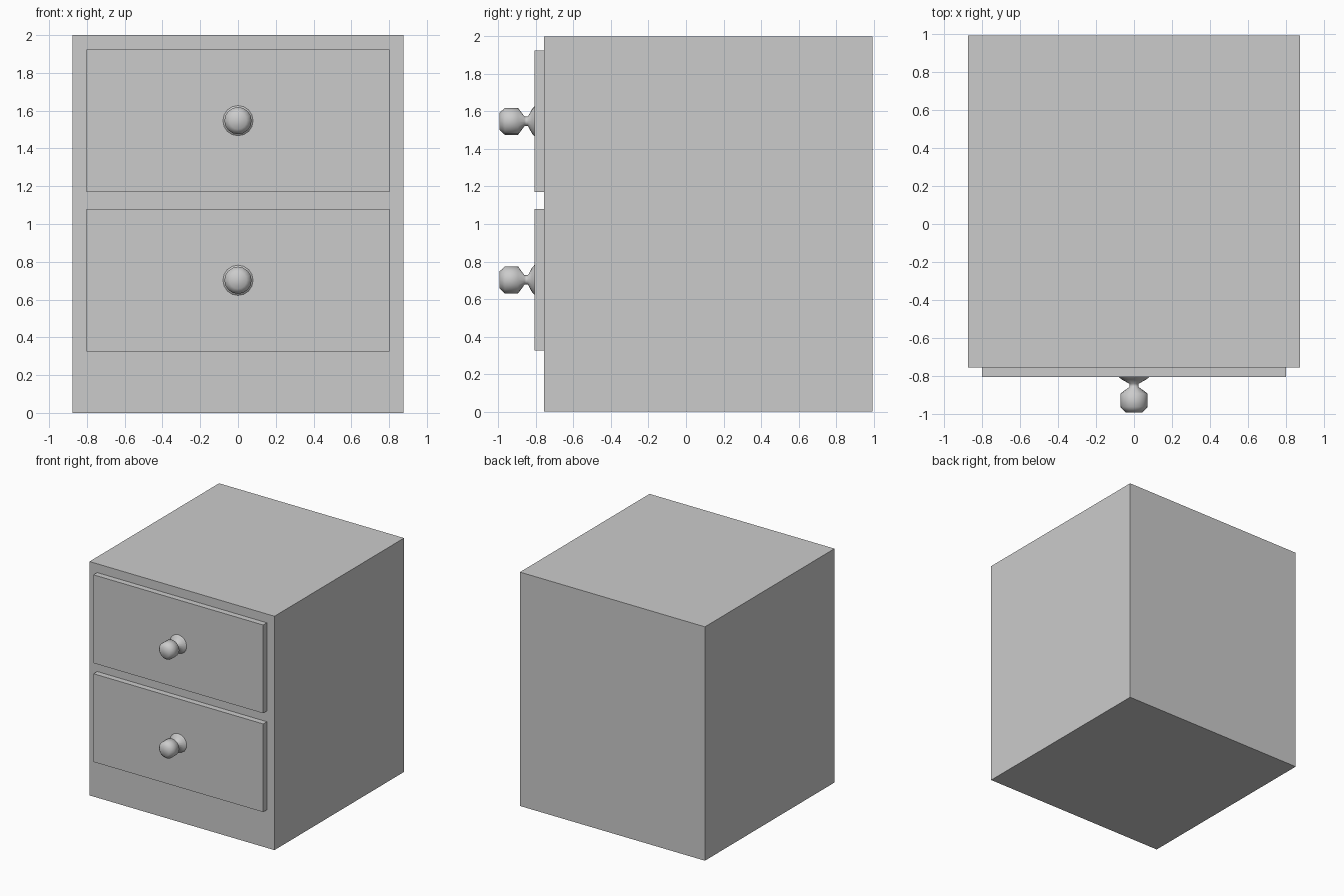
import bpy, bmesh, math

if "Cube" in bpy.data.objects:
    bpy.data.objects.remove(bpy.data.objects["Cube"])


def box(name, x0, x1, y0, y1, z0, z1):
    bm = bmesh.new()
    bmesh.ops.create_cube(bm, size=1)
    for v in bm.verts:
        v.co.x = x1 if v.co.x > 0 else x0
        v.co.y = y1 if v.co.y > 0 else y0
        v.co.z = z1 if v.co.z > 0 else z0
    return finish(name, bm)


def finish(name, bm):
    mesh = bpy.data.meshes.new(name)
    bmesh.ops.recalc_face_normals(bm, faces=bm.faces)
    bm.to_mesh(mesh)
    bm.free()
    obj = bpy.data.objects.new(name, mesh)
    bpy.context.collection.objects.link(obj)
    return obj


# Knob: (y, radius) profile turned around the y axis
KNOB = [(-0.807, 0.08), (-0.82, 0.066), (-0.842, 0.025), (-0.86, 0.025),
        (-0.895, 0.072), (-0.965, 0.072), (-0.994, 0.045)]


def knob(name, z, sides=16):
    bm = bmesh.new()
    rings = []
    for y, r in KNOB:
        rings.append([bm.verts.new((r * math.cos(2 * math.pi * i / sides), y,
                                    z + r * math.sin(2 * math.pi * i / sides)))
                      for i in range(sides)])
    for a, b in zip(rings, rings[1:]):
        for i in range(sides):
            j = (i + 1) % sides
            bm.faces.new((a[i], a[j], b[j], b[i]))
    bm.faces.new(rings[0])
    bm.faces.new(rings[-1])
    obj = finish(name, bm)
    for p in obj.data.polygons:
        p.use_smooth = True
    # keep the hidden seat of the knob flat
    obj.data.polygons[-2].use_smooth = False
    return obj


# Cabinet body
box("cabinet_body", -0.875, 0.875, -0.757, 0.994, 0, 2)

# Drawer fronts with knobs
for label, z0, z1, zk in (("lower", 0.325, 1.079, 0.702),
                          ("upper", 1.17, 1.925, 1.547)):
    box(label + "_drawer_front", -0.803, 0.803, -0.807, -0.757, z0, z1)
    knob(label + "_knob", zk)
